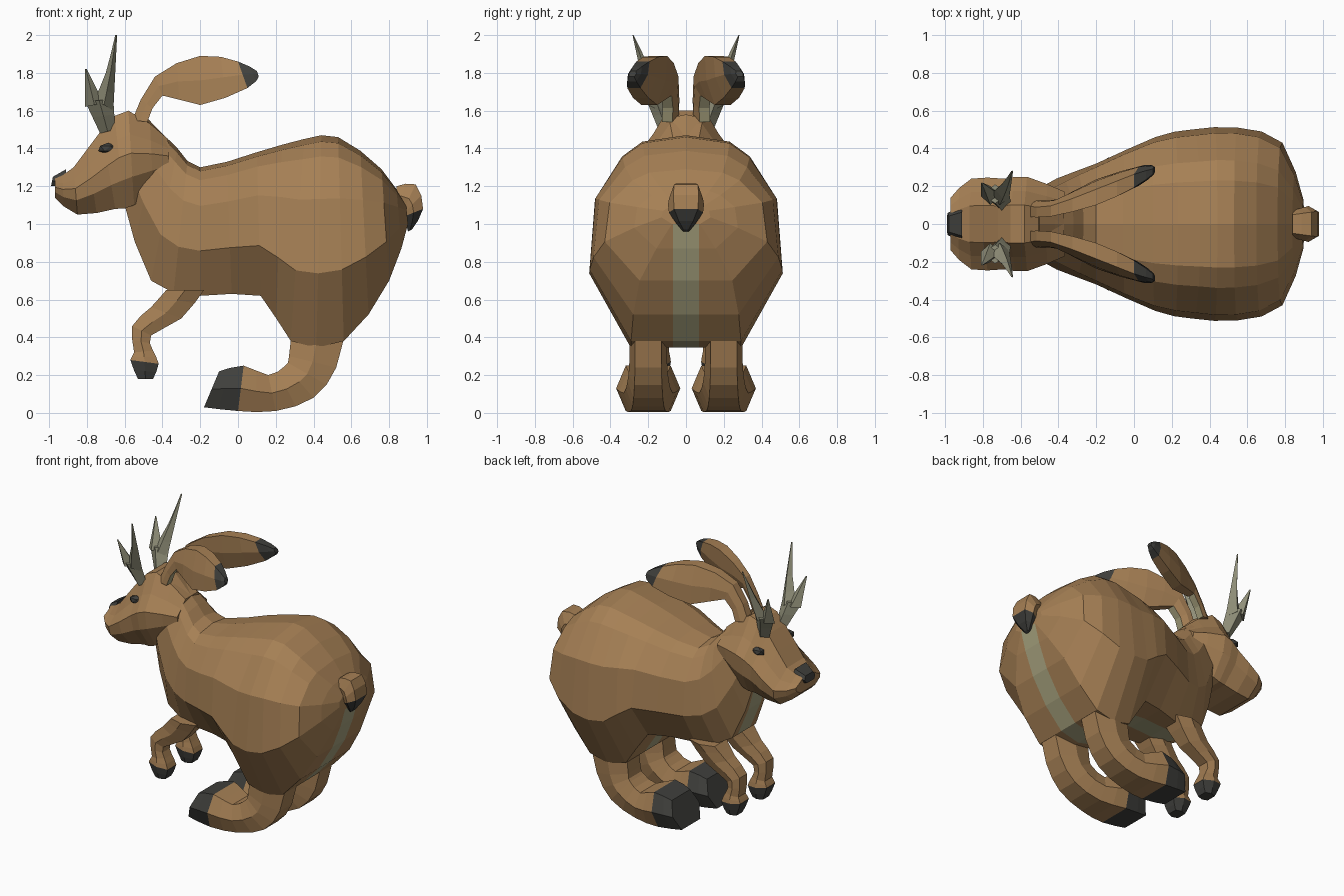
import bpy, bmesh
from mathutils import Vector

old = bpy.data.objects.get("Cube")
if old:
    bpy.data.objects.remove(old)


def material(name, red, green, blue):
    made = bpy.data.materials.new(name)
    made.use_nodes = True
    colour = (red, green, blue, 1)
    made.diffuse_color = colour
    made.node_tree.nodes["Principled BSDF"].inputs["Base Color"].default_value = colour
    return made


fur = material("brown fur", red=.38, green=.215, blue=.09)
cream = material("cream fur", red=.38, green=.355, blue=.205)
dark = material("charcoal", red=.05, green=.05, blue=.045)
horn = material("grey horn", red=.28, green=.275, blue=.19)


def cut(low, high, half_width):
    """A slice through a part: its lowest and highest (x, z) and half its width."""
    return Vector((*low, *high, half_width))


def smooth(cuts):
    """Add a curved in-between slice to every pair of slices."""
    last = len(cuts) - 1
    dense = []
    for index in range(last):
        here, after = cuts[index], cuts[index + 1]
        before, beyond = cuts[max(index - 1, 0)], cuts[min(index + 2, last)]
        middle = (here + after) / 2 + (here + after - before - beyond) / 16
        dense += [here, middle]
    return dense + [cuts[last]]


def loft(name, cuts, outline, materials, rule=None, side=None):
    """Skin the slices. outline(width) lists half a ring as (y, height fraction).
    rule picks the material by slice and strip; side(x, z) moves the part to
    the left and mirrors it to the right."""
    mesh = bmesh.new()
    rings = []
    for slice_ in smooth(cuts):
        low_x, low_z, high_x, high_z, width = slice_
        half = outline(width)
        ring = []
        for y, height in half + [(-y, height) for y, height in reversed(half) if y]:
            x = low_x + (high_x - low_x) * height
            z = low_z + (high_z - low_z) * height
            shift = side(x, z) if side else 0
            ring.append(mesh.verts.new((x, y + shift, z)))
        rings.append(ring)
    count = len(rings[0])
    for index, (ring, following) in enumerate(zip(rings, rings[1:])):
        for strip in range(count):
            after = (strip + 1) % count
            face = mesh.faces.new((ring[strip], ring[after], following[after], following[strip]))
            if rule:
                face.material_index = rule(index // 2, strip == count - 1)
    mesh.faces.new(rings[0])
    end = mesh.faces.new(rings[-1])
    if rule:
        end.material_index = rule(len(cuts) - 2, False)
    bmesh.ops.recalc_face_normals(mesh, faces=mesh.faces)
    data = bpy.data.meshes.new(name)
    mesh.to_mesh(data)
    mesh.free()
    for entry in materials:
        data.materials.append(entry)
    part = bpy.data.objects.new(name, data)
    bpy.context.collection.objects.link(part)
    if side:
        part.modifiers.new("Mirror", "MIRROR").use_axis = (False, True, False)


def dark_from(first):
    """Second material from the given slice to the end."""
    return lambda index, underside: int(index >= first)


def body_outline(width):
    stripe = (.07, 0)
    return [stripe, (width * .57, 0), (width, .35), (width * .94, .7),
            (width * .66, .9), (width * .45, .97), (0, 1)]


def head_outline(width):
    return [(width * .6, 0), (width * .95, .3), (width, .55), (width * .7, .75), (width * .4, 1)]


def hexagon(width):
    return [(width * .7, 0), (width, .5), (width * .7, 1)]


def diamond(width):
    return [(0, 0), (width, .5), (0, 1)]


# Body from neck to rump, with a pale stripe along the underside
loft("body", [
    cut(low=(-.6, 1.1), high=(-.5, 1.58), half_width=.15),
    cut(low=(-.46, .7), high=(-.32, 1.4), half_width=.24),
    cut(low=(-.2, .62), high=(-.2, 1.3), half_width=.32),
    cut(low=(.12, .62), high=(.1, 1.38), half_width=.46),
    cut(low=(.28, .38), high=(.35, 1.45), half_width=.5),
    cut(low=(.56, .38), high=(.53, 1.46), half_width=.51),
    cut(low=(.8, .7), high=(.76, 1.29), half_width=.43),
    cut(low=(.9, 1), high=(.89, 1.1), half_width=.13),
], body_outline, [fur, cream], rule=lambda index, underside: int(underside))

# Head with broad cheeks and a narrow bridge
loft("head", [
    cut(low=(-.97, 1.14), high=(-.97, 1.24), half_width=.14),
    cut(low=(-.85, 1.05), high=(-.87, 1.3), half_width=.24),
    cut(low=(-.65, 1.08), high=(-.72, 1.5), half_width=.24),
    cut(low=(-.55, 1.1), high=(-.58, 1.6), half_width=.25),
    cut(low=(-.36, 1.25), high=(-.37, 1.45), half_width=.17),
], head_outline, [fur])

loft("nose", [
    cut(low=(-.99, 1.2), high=(-.98, 1.25), half_width=.06),
    cut(low=(-.91, 1.2), high=(-.91, 1.29), half_width=.09),
], hexagon, [dark])

# Eyes: flattened faceted beads
for label, sign in (("left", 1), ("right", -1)):
    bpy.ops.mesh.primitive_ico_sphere_add(
        subdivisions=1, radius=.05, location=(-.69, sign * .17, 1.4), scale=(1.1, .6, .6))
    eye = bpy.context.object
    eye.name = label + "_eye"
    eye.data.materials.append(dark)


# Ears: swept-back blades with dark tips and pale roots underneath
def ear_colour(index, underside):
    if index == 3:
        return 1
    return 2 if underside and index == 0 else 0


loft("ears", [
    cut(low=(-.48, 1.54), high=(-.56, 1.55), half_width=.04),
    cut(low=(-.4, 1.68), high=(-.44, 1.78), half_width=.04),
    cut(low=(-.2, 1.63), high=(-.2, 1.89), half_width=.06),
    cut(low=(.05, 1.72), high=(0, 1.86), half_width=.05),
    cut(low=(.11, 1.78), high=(.1, 1.81), half_width=.02),
], hexagon, [fur, dark, cream], rule=ear_colour, side=lambda x, z: .6 + .4 * x - .2 * z)


# Antlers: a flaring stem with a short front prong and a tall rear one
def antler_side(x, z):
    return .35 * z - .42


loft("antler_stems", [
    cut(low=(-.65, 1.5), high=(-.73, 1.48), half_width=.04),
    cut(low=(-.66, 1.66), high=(-.81, 1.65), half_width=.05),
], diamond, [horn], side=antler_side)
loft("antler_tall_prongs", [
    cut(low=(-.66, 1.6), high=(-.76, 1.66), half_width=.05),
    cut(low=(-.65, 1.8), high=(-.7, 1.8), half_width=.03),
    cut(low=(-.64, 2), high=(-.65, 2), half_width=.003),
], diamond, [horn], side=antler_side)
loft("antler_front_prongs", [
    cut(low=(-.71, 1.64), high=(-.81, 1.62), half_width=.05),
    cut(low=(-.8, 1.82), high=(-.81, 1.82), half_width=.003),
], diamond, [horn], side=antler_side)

# Front legs, tucked, with dark hooves
loft("front_legs", [
    cut(low=(-.18, .65), high=(-.38, .65), half_width=.1),
    cut(low=(-.3, .5), high=(-.46, .56), half_width=.07),
    cut(low=(-.46, .41), high=(-.56, .46), half_width=.06),
    cut(low=(-.45, .33), high=(-.55, .32), half_width=.06),
    cut(low=(-.42, .26), high=(-.57, .28), half_width=.07),
    cut(low=(-.45, .18), high=(-.53, .18), half_width=.05),
], hexagon, [fur, dark], rule=dark_from(4), side=lambda x, z: .15)

# Hind legs with long feet and dark toes
loft("hind_legs", [
    cut(low=(.58, .5), high=(.29, .5), half_width=.1),
    cut(low=(.52, .24), high=(.27, .3), half_width=.1),
    cut(low=(.4, .08), high=(.25, .25), half_width=.11),
    cut(low=(.2, .01), high=(.16, .2), half_width=.13),
    cut(low=(0, .01), high=(.03, .25), half_width=.17),
    cut(low=(-.18, .03), high=(-.1, .22), half_width=.15),
], hexagon, [fur, dark], rule=dark_from(4), side=lambda x, z: .2)

# Tail: a stub curling down to a dark tip
loft("tail", [
    cut(low=(.83, 1.1), high=(.84, 1.2), half_width=.07),
    cut(low=(.87, 1.06), high=(.94, 1.21), half_width=.09),
    cut(low=(.88, 1.04), high=(.98, 1.08), half_width=.09),
    cut(low=(.9, .96), high=(.92, .97), half_width=.02),
], hexagon, [fur, dark], rule=dark_from(2))
